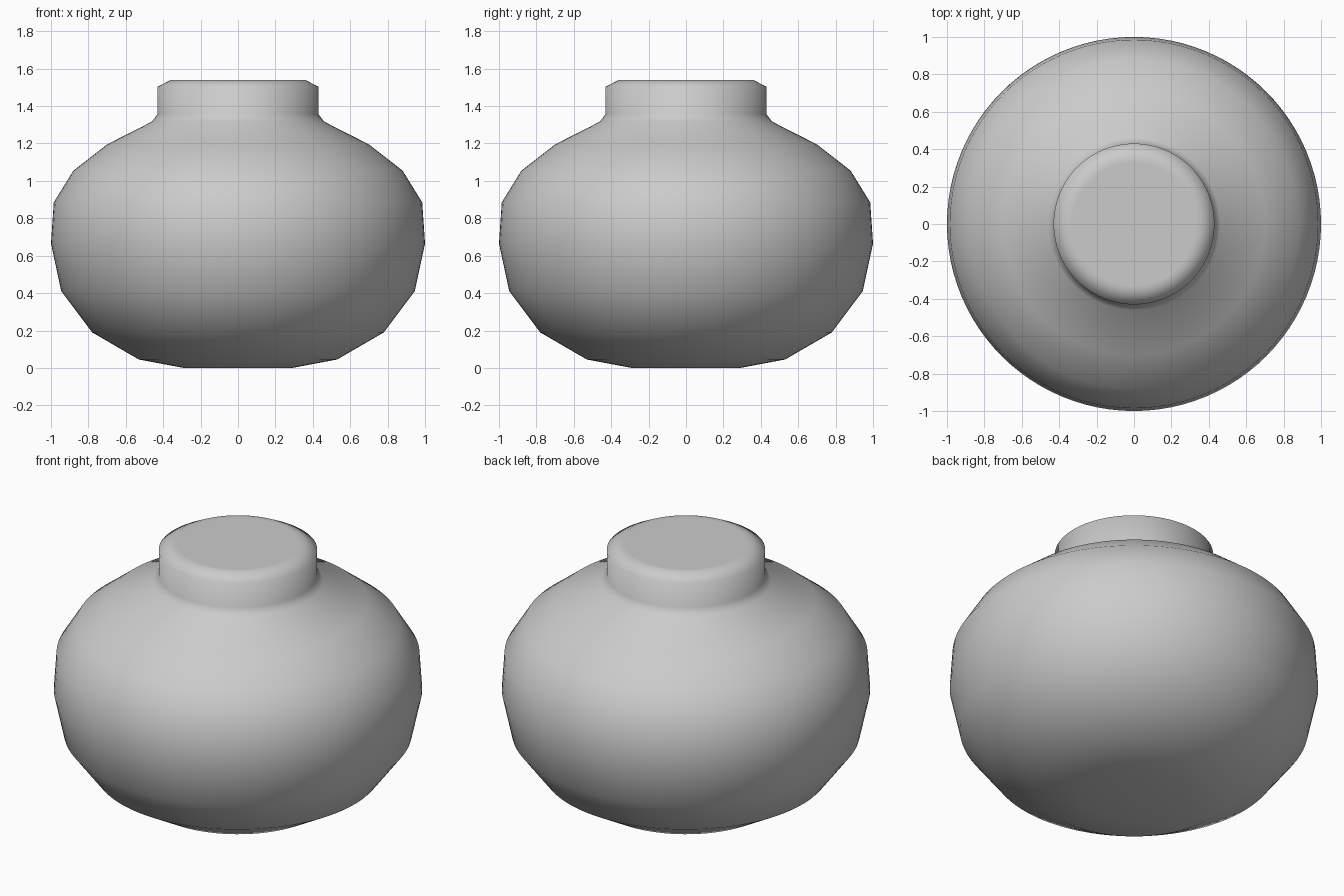
import bpy
import bmesh
from math import tau, pi

default_cube = bpy.data.objects.get("Cube")
if default_cube:
    bpy.data.objects.remove(default_cube, do_unlink=True)

# Single plain grey glaze
grey = bpy.data.materials.new("light_grey")
grey.use_nodes = True
color = (0.6, 0.6, 0.6, 1)
grey.diffuse_color = color
grey.node_tree.nodes["Principled BSDF"].inputs["Base Color"].default_value = color

# Half outline (radius, height): base, round belly, shoulder, neck and bevelled lid
outline = [
    (0, 0), (0.29, 0), (0.53, 0.045), (0.78, 0.19), (0.945, 0.41), (1, 0.665),
    (0.985, 0.885), (0.88, 1.055), (0.7, 1.195), (0.46, 1.317), (0.43, 1.357),
    (0.43, 1.503), (0.36, 1.54), (0.33, 1.54), (0, 1.54),
]


def lathe(name, profile, material, steps=96):
    """Spin a profile around the z axis into a closed, smooth surface."""
    bm = bmesh.new()
    verts = [bm.verts.new((r, 0, z)) for r, z in profile]
    edges = [bm.edges.new(pair) for pair in zip(verts, verts[1:])]
    bmesh.ops.spin(bm, geom=verts + edges, cent=(0, 0, 0), axis=(0, 0, 1),
                   angle=tau, steps=steps)
    bmesh.ops.remove_doubles(bm, verts=bm.verts, dist=0.0005)
    bmesh.ops.recalc_face_normals(bm, faces=bm.faces)
    for face in bm.faces:
        face.smooth = True
    mesh = bpy.data.meshes.new(name)
    bm.to_mesh(mesh)
    bm.free()
    mesh.materials.append(material)
    obj = bpy.data.objects.new(name, mesh)
    bpy.context.collection.objects.link(obj)
    return obj


# Squat jar with its closed neck
lathe("jar_body", outline, grey)
